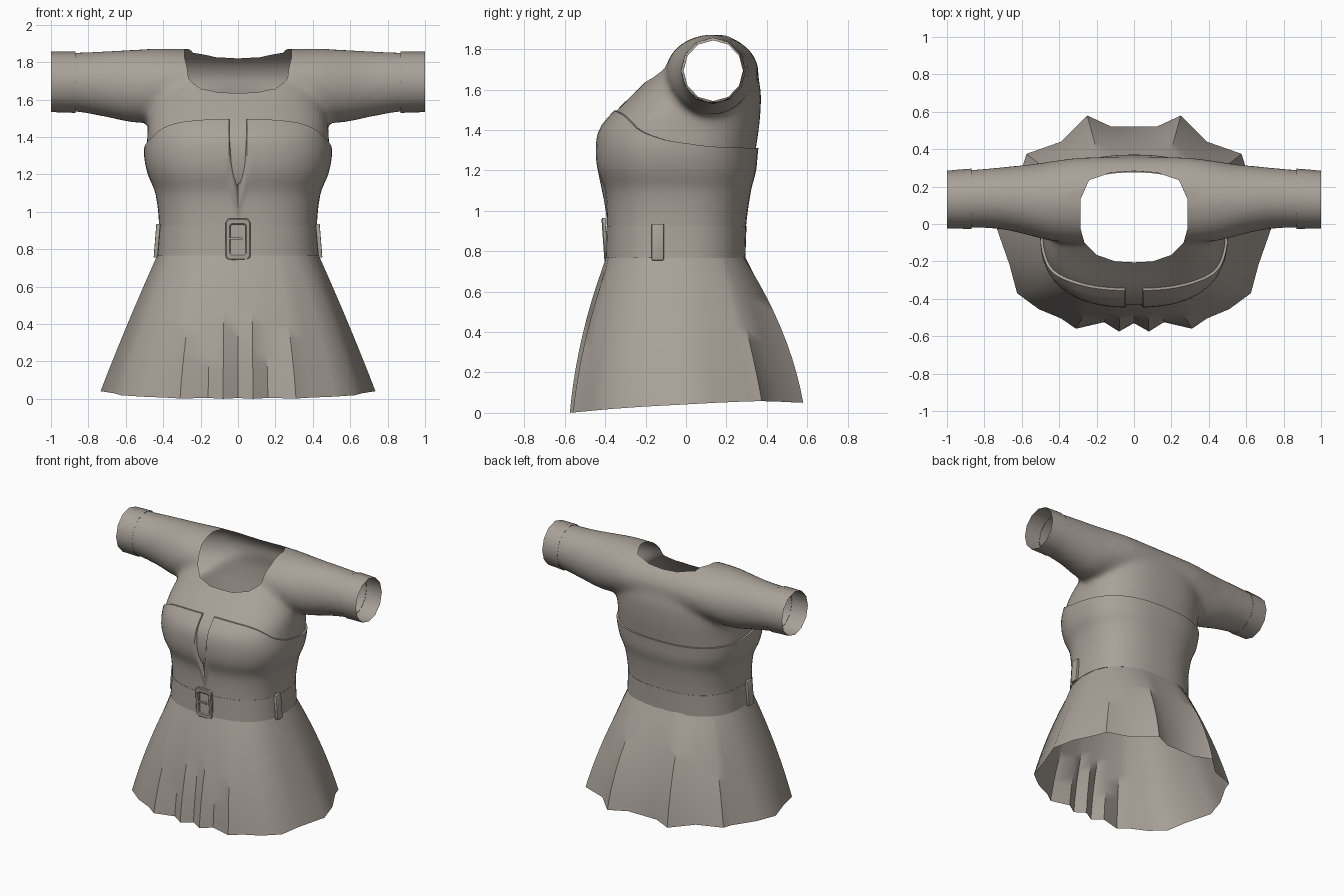
import bpy, bmesh
from math import sin, cos, pi, atan2, copysign
from mathutils import Vector

cube = bpy.data.objects.get("Cube")
if cube:
    bpy.data.objects.remove(cube)

cloth = bpy.data.materials.new("taupe_cloth")
cloth.use_nodes = True
COLOR = (0.40, 0.36, 0.32, 1)
cloth.diffuse_color = COLOR
cloth.node_tree.nodes["Principled BSDF"].inputs["Base Color"].default_value = COLOR


def finish(bm, name, angle=40, modifiers=()):
    """Turn a bmesh into a shaded object, baking in any modifiers."""
    bmesh.ops.recalc_face_normals(bm, faces=bm.faces)
    mesh = bpy.data.meshes.new(name)
    bm.to_mesh(mesh)
    bm.free()
    obj = bpy.data.objects.new(name, mesh)
    bpy.context.collection.objects.link(obj)
    mesh.materials.append(cloth)
    bpy.ops.object.select_all(action='DESELECT')
    obj.select_set(True)
    bpy.context.view_layer.objects.active = obj
    for kind, settings in modifiers:
        mod = obj.modifiers.new(kind.title(), kind)
        for key, value in settings.items():
            setattr(mod, key, value)
        bpy.ops.object.modifier_apply(modifier=mod.name)
    bpy.ops.object.shade_smooth_by_angle(angle=angle * pi / 180)
    return obj


def loft(bm, rings, caps=False):
    """Skin a list of closed rings that have equal point counts."""
    rows = [[bm.verts.new(p) for p in ring] for ring in rings]
    n = len(rows[0])
    for a, b in zip(rows, rows[1:]):
        for i in range(n):
            j = (i + 1) % n
            bm.faces.new((a[i], a[j], b[j], b[i]))
    if caps:
        bm.faces.new(rows[0])
        bm.faces.new(rows[-1])


def sample(table, t):
    """Smooth interpolation of rows (key, values...) at key t."""
    last = len(table) - 1
    t = min(max(t, table[0][0]), table[-1][0])
    i = next(k for k in range(last) if t <= table[k + 1][0])
    a, b = table[i], table[i + 1]
    p, q = table[max(i - 1, 0)], table[min(i + 2, last)]
    h = b[0] - a[0]
    u = (t - a[0]) / h
    out = []
    for k in range(1, len(a)):
        m0 = (b[k] - p[k]) / (b[0] - p[0]) * h
        m1 = (q[k] - a[k]) / (q[0] - a[0]) * h
        out.append((2*u**3 - 3*u*u + 1) * a[k] + (u**3 - 2*u*u + u) * m0
                   + (3*u*u - 2*u**3) * b[k] + (u**3 - u*u) * m1)
    return out


# Torso: height, half width, front y, back y
TORSO = [(0.76, .42, -.385, .28), (0.92, .41, -.38, .285), (1.1, .43, -.39, .31),
         (1.2, .47, -.425, .335), (1.3, .49, -.435, .345), (1.4, .485, -.42, .36),
         (1.48, .48, -.36, .368), (1.6, .45, -.24, .37), (1.7, .42, -.14, .345),
         (1.8, .40, -.035, .30), (1.87, .36, .06, .22)]


def torso_point(z, phi, out=0.0):
    w, front, back = sample(TORSO, z)
    c, s = cos(phi), sin(phi)
    x = (w + out) * copysign(abs(c) ** 0.8, c)
    y = (front + back) / 2 + ((back - front) / 2 + out) * copysign(abs(s) ** 0.8, s)
    return Vector((x, y, z))


def circle(n):
    return [2 * pi * i / n for i in range(n)]


# Sleeve: x, front y, back y, bottom z, top z
SLEEVE = [(0, -.10, .36, 1.50, 1.868), (.3, -.10, .355, 1.50, 1.872), (.45, -.09, .335, 1.48, 1.872),
          (.55, -.065, .32, 1.475, 1.868), (.7, -.03, .305, 1.505, 1.86),
          (.87, -.02, .29, 1.535, 1.852), (1, -.022, .283, 1.535, 1.855)]


def sleeve_ring(x, n, out=0.0):
    f, b, lo, hi = sample(SLEEVE, abs(x))
    return [Vector((x, (f + b) / 2 + ((b - f) / 2 + out) * cos(a),
                    (lo + hi) / 2 + ((hi - lo) / 2 + out) * sin(a))) for a in circle(n)]


# Yoke and sleeves: torso and sleeve volumes fused and softened
bm = bmesh.new()
loft(bm, [[torso_point(1.0 + .87 * k / 24, a) for a in circle(64)] for k in range(25)], caps=True)
loft(bm, [sleeve_ring(k / 20, 32) for k in range(-20, 21)], caps=True)
yoke = finish(bm, "yoke_and_sleeves", 60, [
    ('REMESH', dict(mode='VOXEL', voxel_size=0.022)),
    ('SMOOTH', dict(factor=0.5, iterations=9))])

# Open the neck, the sleeve ends and the underside
half_neck = [(0, -.205), (.1, -.2), (.2, -.165), (.265, -.1), (.287, -.02),
             (.287, .13), (.24, .235), (.12, .275), (0, .283)]
neck = [Vector(p) for p in half_neck + [(-x, y) for x, y in half_neck[-2:0:-1]]]
sides = [(p, Vector(((q - p).y, -(q - p).x))) for p, q in zip(neck, neck[1:] + neck[:1])]
bm = bmesh.new()
bm.from_mesh(yoke.data)


def cut(point, normal, region):
    faces = [f for f in bm.faces if region(f.calc_center_median())]
    geom = set(faces)
    for f in faces:
        geom.update(f.verts, f.edges)
    bmesh.ops.bisect_plane(bm, geom=list(geom), plane_co=point, plane_no=normal, dist=1e-5)


def near_neck(c):
    return c.z > 1.5 and abs(c.x) < .36


def discard(c):
    in_neck = c.z > 1.5 and all((c.xy - p).dot(n) < 0 for p, n in sides)
    return in_neck or abs(c.x) > .9 or c.z < 1.08


for p, n in sides:
    cut((p.x, p.y, 0), (n.x, n.y, 0), near_neck)
for s in (-1, 1):
    cut((.9 * s, 0, 0), (1, 0, 0), lambda c: abs(c.x) > .8)
cut((0, 0, 1.08), (0, 0, 1), lambda c: c.z < 1.2)
bmesh.ops.delete(bm, geom=[f for f in bm.faces if discard(f.calc_center_median())], context='FACES')
bm.to_mesh(yoke.data)
bm.free()

# Cuffs
for side, name in ((1, "left_cuff"), (-1, "right_cuff")):
    bm = bmesh.new()
    loft(bm, [sleeve_ring(side * x, 12, out) for x, out in
              ((.875, -.008), (.868, .006), (.93, .005), (1, .002))])
    finish(bm, name, 50)

# Bodice: sloping top seam with a narrow notch at the front
SEAM = [(-1, 1.31), (-.3, 1.32), (0, 1.34), (.2, 1.365), (.4, 1.395), (.6, 1.44), (.8, 1.475), (1, 1.497)]
NOTCH = 0.055
angles = sorted(circle(64) + [1.5 * pi - NOTCH, 1.5 * pi + NOTCH])


def bodice_column(a):
    top = 1.14 if abs(a - 1.5 * pi) < .01 else sample(SEAM, -sin(a))[0]
    column = [torso_point(.84 + (top - .84) * k / 18, a, .012) for k in range(19)]
    return column + [torso_point(top, a, -.006)]


bm = bmesh.new()
loft(bm, list(zip(*[bodice_column(a) for a in angles])))
finish(bm, "bodice", 45)

# Skirt: pleated hem outline blended up to the waist
half_hem = [(0, -.53), (.08, -.575), (.16, -.525), (.31, -.56), (.39, -.505), (.51, -.455),
            (.625, -.37), (.665, -.22), (.735, -.02), (.69, .14), (.595, .31), (.575, .375),
            (.39, .44), (.25, .58), (.12, .52), (0, .52)]
hem = half_hem + [(-x, y) for x, y in half_hem[-2:0:-1]]


def skirt_column(x, y):
    z = sample([(-.58, 0), (-.3, .025), (0, .042), (.35, .058), (.58, .05)], y)[0]
    low = Vector((x, y, z))
    phi = atan2(y / .56, x / .74)
    high = torso_point(.79, phi, .004)
    bulge = .08 + .55 * sin(phi) ** 2
    points = []
    for k in range(11):
        s = k / 10
        f = s + bulge * s * (1 - s)
        p = high.lerp(low, f)
        p.z = high.z + (low.z - high.z) * s
        points.append(p)
    return points


bm = bmesh.new()
loft(bm, list(zip(*[skirt_column(x, y) for x, y in hem])))
finish(bm, "skirt", 40)

# Belt
bm = bmesh.new()
loft(bm, [[torso_point(z, a, out) for a in circle(64)] for z, out in
          ((.768, -.005), (.766, .014), (.845, .015), (.924, .014), (.922, -.005))])
finish(bm, "belt", 40)


def block(bm, center, size):
    made = bmesh.ops.create_cube(bm, size=1)['verts']
    for v in made:
        v.co = Vector(center) + Vector(a * b for a, b in zip(v.co, size))
    return made


# Belt loops at the sides
for side, name in ((1, "left_belt_loop"), (-1, "right_belt_loop")):
    bm = bmesh.new()
    for v in block(bm, (side * .433, -.14, .845), (.022, .06, .18)):
        v.co.x -= side * (v.co.z - .845) * .08
    finish(bm, name, 30, [('BEVEL', dict(width=.004, segments=2))])

# Buckle: rounded rectangular frame with a prong
bm = bmesh.new()


def frame(w, h, r, y):
    pts = []
    for i, (sx, sz) in enumerate(((1, 1), (-1, 1), (-1, -1), (1, -1))):
        for k in range(4):
            a = pi / 2 * (i + k / 3)
            z = sz * (h - r) + r * sin(a)
            pts.append((sx * (w - r) + r * cos(a), y - z * .07, .853 + z))
    return pts


loft(bm, [frame(.067, .112, .025, -.392), frame(.067, .112, .025, -.406), frame(.061, .106, .02, -.411),
          frame(.046, .084, .014, -.411), frame(.04, .078, .01, -.406), frame(.04, .078, .01, -.392)])
block(bm, (-.01, -.406, .857), (.07, .008, .012))
finish(bm, "buckle", 35)
